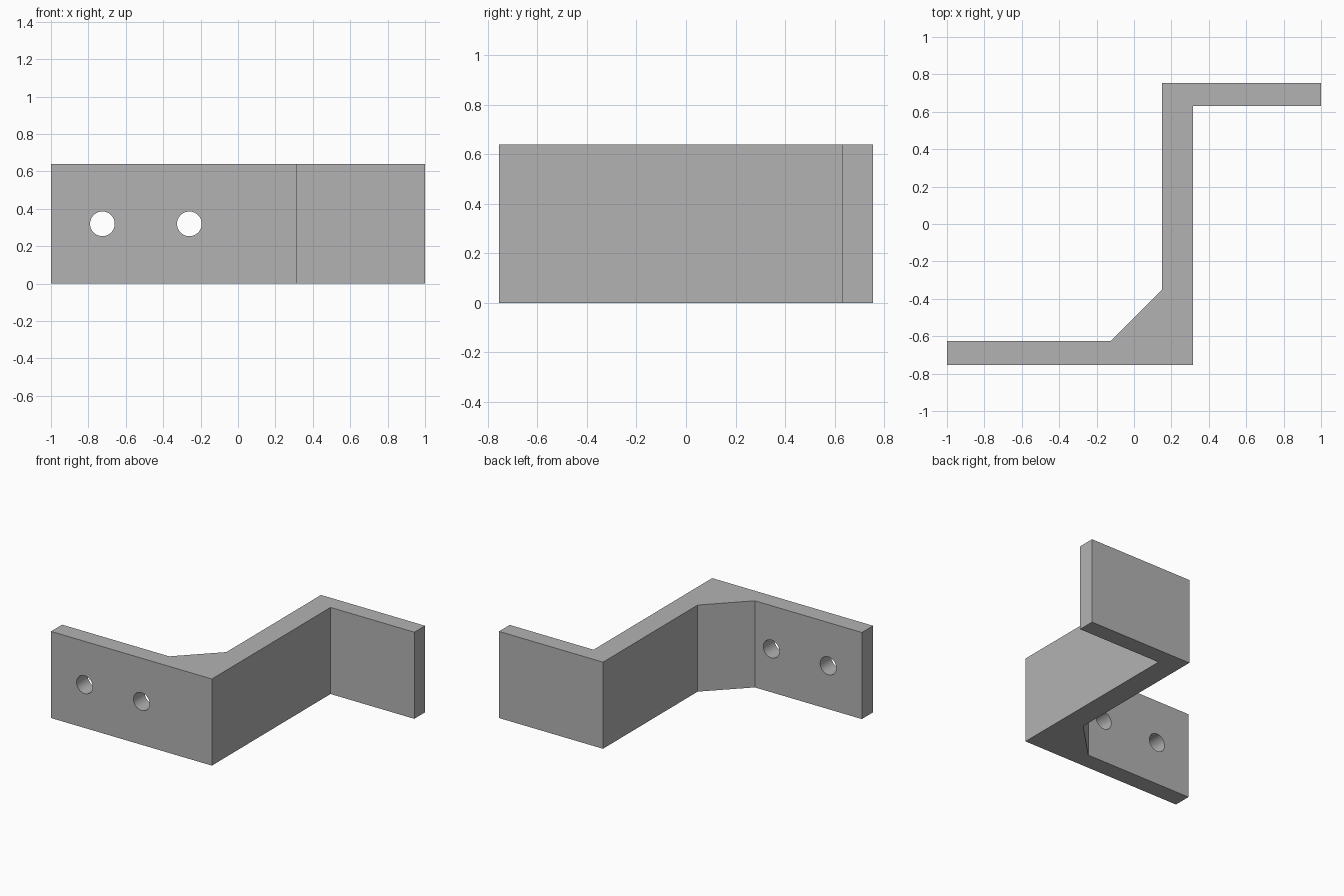
import bpy
import bmesh
import math

default_cube = bpy.data.objects.get("Cube")
if default_cube:
    bpy.data.objects.remove(default_cube, do_unlink=True)

HEIGHT = 0.64
HOLE_RADIUS = 0.066

# Plain grey metal
grey = bpy.data.materials.new("grey_metal")
grey.use_nodes = True
colour = (0.45, 0.45, 0.45, 1)
grey.diffuse_color = colour
grey.node_tree.nodes["Principled BSDF"].inputs["Base Color"].default_value = colour

# Z-shaped outline seen from above, with the gusset in the inner corner
outline = [
    (-1, -0.755), (0.315, -0.755), (0.315, 0.63), (1, 0.63),
    (1, 0.755), (0.15, 0.755), (0.15, -0.35), (-0.125, -0.625), (-1, -0.625),
]
bm = bmesh.new()
base = bm.faces.new([bm.verts.new((x, y, 0)) for x, y in outline])
raised = bmesh.ops.extrude_face_region(bm, geom=[base])["geom"]
bmesh.ops.translate(bm, vec=(0, 0, HEIGHT),
                    verts=[v for v in raised if isinstance(v, bmesh.types.BMVert)])
bmesh.ops.recalc_face_normals(bm, faces=bm.faces)
mesh = bpy.data.meshes.new("bracket")
bm.to_mesh(mesh)
bm.free()
mesh.materials.append(grey)
bracket = bpy.data.objects.new("bracket", mesh)
bpy.context.collection.objects.link(bracket)


# Round bolt holes through the front flange
def drill(x):
    bpy.ops.mesh.primitive_cylinder_add(
        vertices=48, radius=HOLE_RADIUS, depth=0.3,
        location=(x, -0.69, HEIGHT / 2), rotation=(math.pi / 2, 0, 0))
    cutter = bpy.context.object
    cutter.name = "hole_cutter"
    cutter.hide_render = True
    cutter.data.materials.append(grey)
    cut = bracket.modifiers.new("bolt_hole", "BOOLEAN")
    cut.operation = "DIFFERENCE"
    cut.solver = "EXACT"
    cut.object = cutter
    bpy.context.view_layer.objects.active = bracket
    bpy.ops.object.modifier_apply(modifier=cut.name)
    bpy.data.objects.remove(cutter, do_unlink=True)


for hole_x in (-0.725, -0.26):
    drill(hole_x)

# Smooth hole walls, crisp corners
bpy.ops.object.select_all(action="DESELECT")
bracket.select_set(True)
bpy.context.view_layer.objects.active = bracket
bpy.ops.object.shade_smooth_by_angle(angle=math.radians(30))
